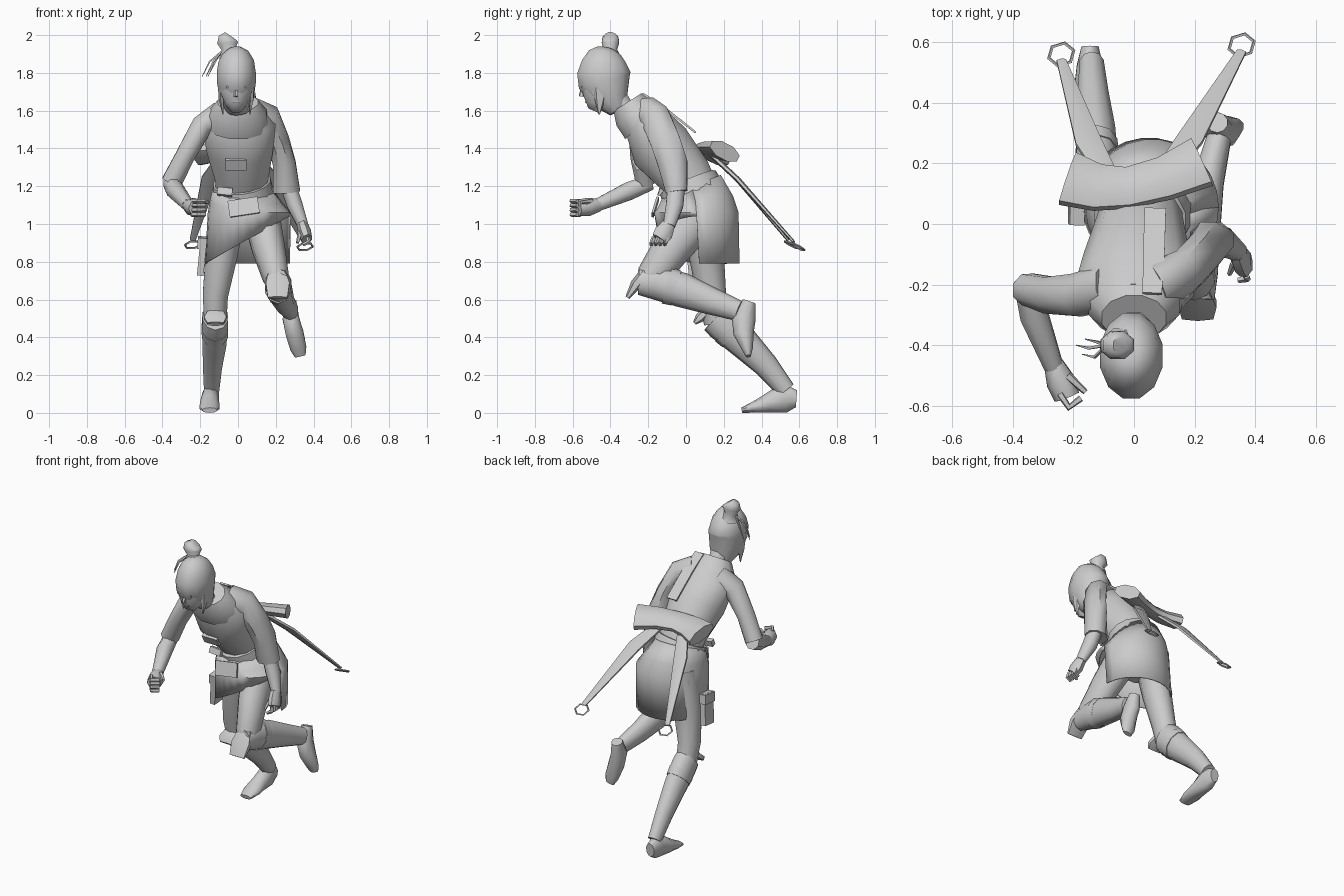
import bpy, bmesh, math
from mathutils import Vector


def make_object(name, bm):
    bmesh.ops.recalc_face_normals(bm, faces=bm.faces)
    me = bpy.data.meshes.new(name)
    bm.to_mesh(me)
    bm.free()
    ob = bpy.data.objects.new(name, me)
    bpy.context.collection.objects.link(ob)
    return ob


def tube(name, pts, n=10, ref=(1, 0, 0), caps=True):
    """Loft elliptical rings along (x, y, z, r_side, r_depth) stations."""
    bm = bmesh.new()
    c = [Vector(p[:3]) for p in pts]
    rings = []
    for i, p in enumerate(pts):
        t = (c[min(i + 1, len(c) - 1)] - c[max(i - 1, 0)]).normalized()
        u = Vector(ref)
        u = (u - u.dot(t) * t).normalized()
        v = t.cross(u)
        ring = []
        for k in range(n):
            a = 2 * math.pi * (k + 0.5) / n
            q = c[i] + u * p[3] * math.cos(a) + v * p[4] * math.sin(a)
            q.z = max(q.z, 0)
            ring.append(bm.verts.new(q))
        rings.append(ring)
    for r, s in zip(rings, rings[1:]):
        for k in range(n):
            bm.faces.new((r[k], r[(k + 1) % n], s[(k + 1) % n], s[k]))
    if caps:
        bm.faces.new(rings[0])
        bm.faces.new(rings[-1])
    return make_object(name, bm)


def box(name, loc, size, rot=(0, 0, 0)):
    bm = bmesh.new()
    bmesh.ops.create_cube(bm, size=1)
    for v in bm.verts:
        v.co = Vector(a * b for a, b in zip(v.co, size))
    ob = make_object(name, bm)
    ob.location, ob.rotation_euler = loc, rot
    return ob


# Torso leaning forward, hips and belt
tube("torso", [(.02, .05, 1.14, .14, .14), (.02, .0, 1.25, .145, .145), (.01, -.135, 1.41, .182, .17),
               (.005, -.205, 1.53, .2, .13), (0, -.265, 1.63, .11, .08)], 12)
tube("hips", [(.03, .07, 1.2, .13, .13), (.03, .09, 1.05, .17, .15), (.03, .1, .93, .1, .1)], 12)
tube("belt", [(.03, .045, 1.14, .165, .172), (.02, .01, 1.22, .155, .16)], 14)
box("chest_patch", (-.01, -.265, 1.315), (.11, .025, .06), (.5, 0, 0))
box("belt_pouch", (-.07, -.13, 1.17), (.08, .03, .04), (-.3, .1, 0))
tube("cowl", [(0, -.225, 1.53, .17, .13), (0, -.275, 1.59, .155, .12), (0, -.31, 1.645, .11, .09)], 12)

# Skirt with a slit and a diagonal front hem
bm = bmesh.new()
N = 26
rows = [[], [], [], []]
for k in range(N + 1):
    a = 2 * math.pi * k / N
    ca, sa = math.cos(a), math.sin(a)
    hx, hy = .05 + .225 * ca, .07 + .215 * sa
    front = k > N / 2
    hz = .89 + .55 * hx if front else .79
    mid = max(1.06, hz + .01)
    for row, co in zip(rows, [(.02 + .15 * ca, .03 + .155 * sa, 1.2 + .06 * sa),
                              (.04 + .19 * ca, .05 + .2 * sa, 1.12 + .03 * sa),
                              (.06 + .22 * ca, .055 + .225 * sa, mid), (hx, hy, hz)]):
        row.append(bm.verts.new(co))
for r, s in zip(rows, rows[1:]):
    for k in range(N):
        bm.faces.new((r[k], r[k + 1], s[k + 1], s[k]))
skirt = make_object("skirt", bm)
sol = skirt.modifiers.new("thickness", 'SOLIDIFY')
sol.thickness = .008
box("apron_fold", (.03, -.163, 1.09), (.16, .012, .09), (-.3, -.15, 0))
box("hip_pouch", (-.19, .05, .83), (.035, .09, .2), (.1, .1, 0))
box("pouch_flap", (-.192, .05, .9), (.045, .1, .06), (.1, .1, 0))

# Neck, face and hair
tube("neck", [(0, -.29, 1.55, .06, .06), (0, -.4, 1.72, .055, .06)], 8)
tube("face", [(-.01, -.49, 1.6, .03, .03), (-.01, -.475, 1.635, .06, .06),
              (-.01, -.465, 1.7, .087, .092), (-.01, -.46, 1.8, .09, .1)], 12)
tube("nose", [(-.01, -.548, 1.725, .008, .008), (-.01, -.555, 1.675, .013, .014)], 5)
box("mouth", (-.01, -.53, 1.645), (.035, .012, .008))
for x in (-.047, .027):
    box("eye", (x, -.548, 1.725), (.03, .012, .01))
for x in (-.088, .07):
    tube("side_lock", [(x, -.45, 1.76, .02, .05), (x, -.455, 1.66, .014, .03),
                       (x * .9, -.46, 1.58, .003, .004)], 5)
tube("hair", [(0, -.36, 1.6, .06, .05), (-.005, -.395, 1.66, .09, .098), (-.008, -.432, 1.755, .106, .145),
              (-.009, -.435, 1.8, .107, .146), (-.01, -.435, 1.86, .098, .12), (-.015, -.43, 1.905, .072, .088),
              (-.02, -.425, 1.93, .035, .045)], 12)
tube("hair_bun", [(-.045, -.4, 1.88, .06, .06), (-.05, -.4, 1.925, .04, .038), (-.055, -.4, 1.96, .06, .05),
                  (-.055, -.4, 1.985, .052, .046), (-.045, -.4, 2.0, .03, .03)], 8)
for dx, dy in ((0, 0), (.02, -.03), (.03, .02)):
    tube("hair_pin", [(-.09, -.4, 1.91, .006, .006), (-.15 + dx, -.41 + dy, 1.86, .006, .006),
                      (-.19 + dx, -.4 + dy, 1.78, .002, .002)], 4)

# Bent arm reaching forward
tube("bent_sleeve", [(-.09, -.21, 1.58, .07, .08), (-.19, -.235, 1.52, .062, .075),
                     (-.28, -.235, 1.36, .055, .065), (-.352, -.215, 1.22, .058, .055)], 8)
tube("bent_forearm", [(-.355, -.19, 1.22, .045, .045), (-.33, -.3, 1.175, .05, .052),
                      (-.265, -.47, 1.1, .034, .036)], 8)
tube("bent_hand", [(-.265, -.46, 1.1, .034, .034), (-.24, -.52, 1.09, .05, .05), (-.22, -.57, 1.085, .045, .045)], 7)
for i in range(4):
    z = 1.05 + i * .024
    tube("bent_finger", [(-.245, -.56, z, .013, .013), (-.215, -.605, z, .013, .013),
                         (-.175, -.575, z, .012, .012)], 5, (0, 0, 1))
tube("bent_thumb", [(-.22, -.5, 1.12, .016, .016), (-.16, -.555, 1.115, .01, .01)], 5, (0, 0, 1))

# Hanging arm with a wide sleeve
tube("hanging_sleeve", [(.07, -.2, 1.6, .08, .075), (.16, -.165, 1.57, .065, .085), (.215, -.11, 1.44, .06, .085),
                        (.245, -.07, 1.32, .065, .085), (.257, -.05, 1.17, .078, .062)], 8)
tube("hanging_forearm", [(.26, -.05, 1.22, .045, .05), (.3, -.06, 1.1, .045, .05), (.345, -.09, .99, .03, .035)], 8)
tube("hanging_hand", [(.34, -.09, 1.0, .03, .035), (.355, -.12, .95, .035, .052), (.365, -.14, .92, .03, .045)], 7)
for i in range(4):
    y = -.18 + i * .024
    tube("hanging_finger", [(.37, y + .01, .93, .012, .012), (.375, y, .905, .012, .012),
                            (.345, y - .005, .89, .01, .01)], 5, (0, 1, 0))
tube("hanging_thumb", [(.33, -.13, .96, .013, .013), (.315, -.165, .9, .008, .008)], 5)

# Planted leg
tube("planted_thigh", [(-.05, .1, 1.08, .1, .12), (-.09, .11, .82, .088, .092), (-.12, .135, .62, .07, .078),
                       (-.12, .17, .48, .062, .075)])
tube("planted_boot", [(-.12, .16, .51, .07, .095), (-.122, .2, .475, .072, .1), (-.125, .305, .37, .066, .084),
                      (-.135, .425, .25, .053, .066), (-.14, .53, .12, .042, .05)])
tube("planted_foot", [(-.145, .585, .075, .03, .045), (-.145, .52, .08, .046, .08), (-.15, .43, .05, .052, .05),
                      (-.15, .36, .03, .056, .03), (-.15, .295, .014, .04, .014)])
# Lifted leg
tube("lifted_thigh", [(.12, .07, 1.06, .1, .13), (.16, -.07, .88, .09, .105), (.2, -.18, .72, .072, .085),
                      (.208, -.2, .67, .05, .06)])
tube("lifted_boot", [(.208, -.25, .695, .06, .07), (.21, -.16, .69, .07, .09), (.22, -.02, .65, .068, .092),
                     (.245, .14, .59, .054, .072), (.28, .28, .54, .042, .055)])
tube("lifted_foot", [(.275, .335, .59, .035, .035), (.28, .305, .5, .046, .064), (.3, .305, .42, .05, .054),
                     (.32, .325, .34, .045, .03), (.33, .33, .3, .03, .014)])
# Knee guards and boot wraps
tube("lifted_knee_guard", [(.205, -.21, .75, .05, .03), (.21, -.265, .68, .072, .03), (.21, -.31, .61, .06, .012)], 6)
tube("planted_knee_guard", [(-.12, .1, .53, .05, .025), (-.12, .07, .5, .068, .025), (-.12, .045, .475, .05, .01)], 6)
for a, b in (((-.122, .225, .45), (-.123, .26, .415)), ((.212, -.1, .675), (.215, -.05, .66))):
    tube("boot_wrap", [(*a, .074, .1), (*b, .072, .095)])

# Large bow on the back, back strip and long sash tails with end rings
tube("back_bow", [(-.22, .15, 1.365, .1, .045), (-.12, .12, 1.375, .085, .04), (-.02, .12, 1.385, .075, .035),
                  (.1, .15, 1.39, .08, .04), (.225, .205, 1.385, .095, .045)], 8, (0, .88, -.4))
tube("back_strip", [(.06, -.23, 1.69, .045, .008), (.065, -.12, 1.62, .05, .008), (.07, .05, 1.485, .05, .008)], 4)
for mid, end in (((.185, .28, 1.23), (.355, .57, .905)), ((-.15, .27, 1.24), (-.24, .54, .915))):
    s = 1 if end[0] > 0 else -1
    tube("sash_tail", [(s * .07, .13, 1.37, .035, .014), (*mid, .05, .014), (*end, .018, .008)], 6)
    bpy.ops.mesh.primitive_torus_add(major_segments=6, minor_segments=4, major_radius=.043, minor_radius=.006,
                                     location=(end[0], end[1] + .02, end[2] - .025), rotation=(-.5, 0, .3))
    bpy.context.object.name = "sash_ring"

# Soft facets
bpy.ops.object.select_all(action='DESELECT')
for ob in bpy.data.objects:
    ob.select_set(True)
    bpy.context.view_layer.objects.active = ob
bpy.ops.object.shade_smooth_by_angle(angle=math.radians(52))
